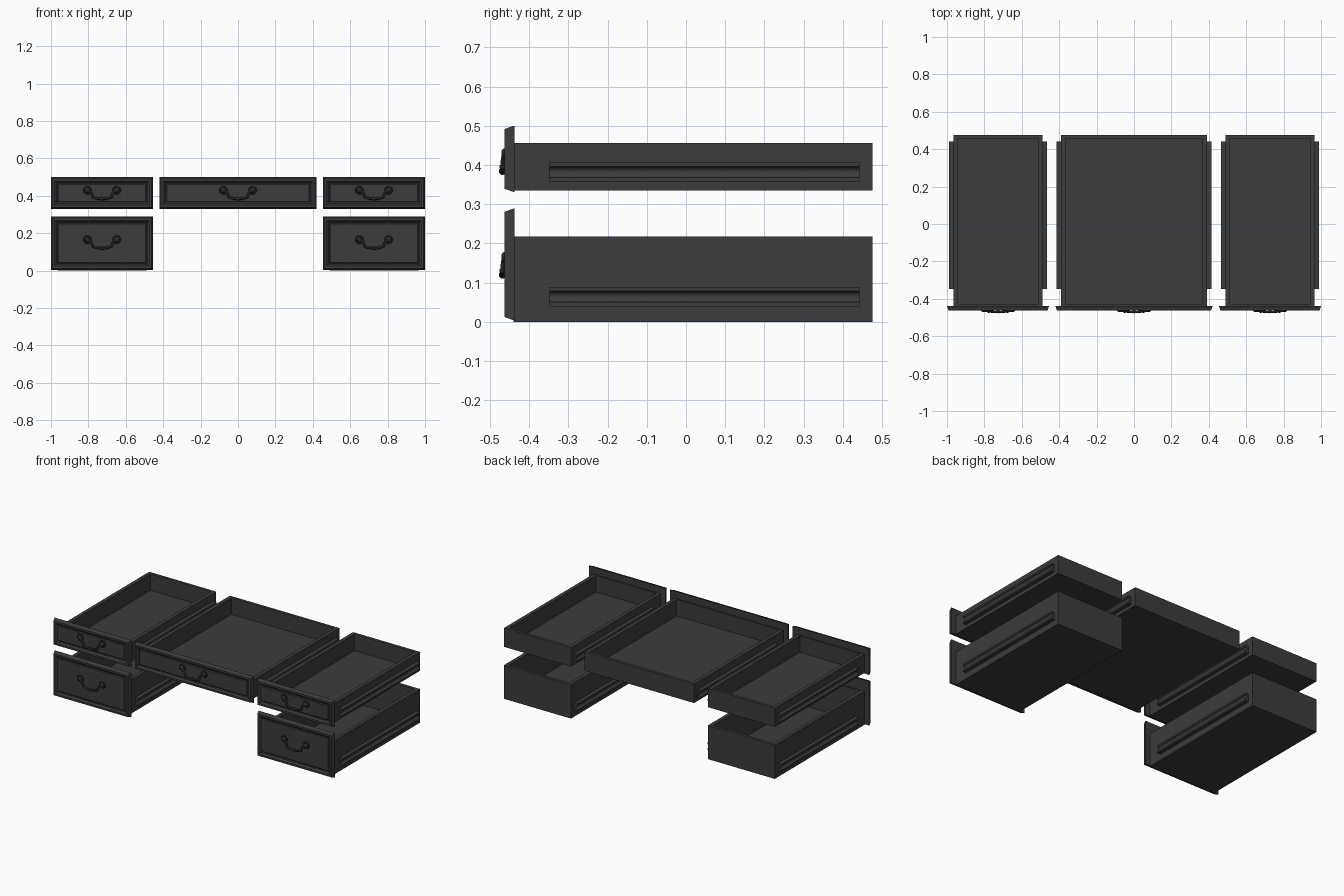
import bpy, bmesh, math
from mathutils import Vector

if "Cube" in bpy.data.objects:
    bpy.data.objects.remove(bpy.data.objects["Cube"])


def material(name, v):
    m = bpy.data.materials.new(name)
    m.diffuse_color = (v, v, v, 1)
    m.use_nodes = True
    m.node_tree.nodes["Principled BSDF"].inputs["Base Color"].default_value = m.diffuse_color
    return m


WOOD = material("dark_wood", 0.045)
METAL = material("dark_metal", 0.025)


def finish(name, bm, mat, smooth=False):
    bmesh.ops.recalc_face_normals(bm, faces=bm.faces)
    me = bpy.data.meshes.new(name)
    bm.to_mesh(me)
    bm.free()
    ob = bpy.data.objects.new(name, me)
    bpy.context.collection.objects.link(ob)
    me.materials.append(mat)
    if smooth:
        bpy.ops.object.select_all(action='DESELECT')
        ob.select_set(True)
        bpy.context.view_layer.objects.active = ob
        bpy.ops.object.shade_smooth_by_angle(angle=math.radians(40))
    return ob


def loft(bm, rings):
    """Skin a list of closed point rings and cap both ends."""
    loops = [[bm.verts.new(p) for p in r] for r in rings]
    n = len(loops[0])
    for a, b in zip(loops, loops[1:]):
        for i in range(n):
            j = (i + 1) % n
            bm.faces.new((a[i], a[j], b[j], b[i]))
    bm.faces.new(loops[0])
    bm.faces.new(loops[-1])


# open drawer box: outer walls, rim, inner walls and floor
def tray(name, cx, hw, z0, z1):
    y0, y1 = -0.44, 0.475
    bm = bmesh.new()
    rings = []
    for d, z in ((0, z0), (0, z1), (0.024, z1), (0.024, z0 + 0.015)):
        x, a, b = hw - d, y0 + d * 0.5, y1 - d * 0.8
        rings.append([(cx - x, a, z), (cx + x, a, z), (cx + x, b, z), (cx - x, b, z)])
    loft(bm, rings)
    finish(name, bm, WOOD)


# drawer front: moulded border around a recessed, raised-field panel
FRONT = [(0, -0.438), (0.001, -0.443), (0.006, -0.456), (0.008, -0.463),
         (0.020, -0.463), (0.024, -0.460), (0.029, -0.453), (0.035, -0.451),
         (0.040, -0.455)]


def front_panel(name, cx, hw, z0, z1):
    bm = bmesh.new()
    rings = []
    for d, y in FRONT:
        x, a, b = hw - d, z0 + d, z1 - d
        rings.append([(cx - x, y, a), (cx + x, y, a), (cx + x, y, b), (cx - x, y, b)])
    loft(bm, rings)
    finish(name, bm, WOOD)


# side runner: strip with a rounded groove along its length
def runner(name, x, side, zc):
    prof = [(-0.002, -0.025), (0.024, -0.025), (0.024, -0.014)]
    for i in range(1, 8):
        t = -math.pi / 2 + math.pi * i / 8
        prof.append((0.024 - 0.013 * math.cos(t), 0.014 * math.sin(t)))
    prof += [(0.024, 0.014), (0.024, 0.025), (-0.002, 0.025)]
    bm = bmesh.new()
    loft(bm, [[(x + side * u, y, zc + v) for u, v in prof] for y in (-0.348, 0.442)])
    finish(name, bm, WOOD, True)


# turned piece facing the front (axis along -y)
def lathe_y(bm, cx, cz, prof, n=20):
    loft(bm, [[(cx + r * math.cos(2 * math.pi * i / n), y,
                cz + r * math.sin(2 * math.pi * i / n)) for i in range(n)]
              for r, y in prof])


# drop handle: two rosettes, a swan-neck bail and a centre bead
def handle(name, cx, cz):
    bm = bmesh.new()
    for s in (-1, 1):
        lathe_y(bm, cx + s * 0.078, cz,
                [(0.023, -0.448), (0.023, -0.457), (0.020, -0.460), (0.015, -0.459),
                 (0.013, -0.462), (0.011, -0.467), (0.007, -0.470), (0.001, -0.471)])
    finish(name + "_rosettes", bm, METAL, True)

    half = [(0.078, -0.465, 0.0), (0.063, -0.465, -0.008), (0.055, -0.467, -0.022),
            (0.049, -0.468, -0.035), (0.032, -0.469, -0.043), (0.012, -0.470, -0.046)]
    pts = half + [(-x, y, z) for x, y, z in reversed(half)]
    cu = bpy.data.curves.new(name + "_bail", 'CURVE')
    cu.dimensions = '3D'
    cu.bevel_depth = 0.0058
    cu.bevel_resolution = 2
    cu.resolution_u = 4
    cu.use_fill_caps = True
    sp = cu.splines.new('BEZIER')
    sp.bezier_points.add(len(pts) - 1)
    for b, p in zip(sp.bezier_points, pts):
        b.co = Vector(p) + Vector((cx, 0, cz))
        b.handle_left_type = b.handle_right_type = 'AUTO'
    cu.materials.append(METAL)
    ob = bpy.data.objects.new(name + "_bail", cu)
    bpy.context.collection.objects.link(ob)

    # beads along the bail: large in the middle, small collars beside it
    bm = bmesh.new()
    for dx, dz, r in ((0, -0.046, 0.0095), (0.049, -0.035, 0.008), (-0.049, -0.035, 0.008)):
        v = bmesh.ops.create_uvsphere(bm, u_segments=14, v_segments=8, radius=r)["verts"]
        bmesh.ops.translate(bm, verts=v, vec=(cx + dx, -0.468, cz + dz))
    finish(name + "_beads", bm, METAL, True)


def drawer(name, cx, hw, box_hw, front_z, box_z, rail_z, handle_z):
    tray(name + "_box", cx, box_hw, *box_z)
    front_panel(name + "_front", cx, hw, *front_z)
    for s, tag in ((-1, "left"), (1, "right")):
        runner(f"{name}_{tag}_runner", cx + s * box_hw, s, rail_z)
    handle(name + "_handle", cx, handle_z)


UPPER = ((0.331, 0.50), (0.335, 0.456), 0.382, 0.43)
LOWER = ((0.004, 0.289), (0.0, 0.217), 0.064, 0.166)

drawer("centre_drawer", 0, 0.42, 0.39, *UPPER)
for s, side in ((-1, "left"), (1, "right")):
    drawer(side + "_upper_drawer", s * 0.727, 0.273, 0.239, *UPPER)
    drawer(side + "_lower_drawer", s * 0.727, 0.273, 0.239, *LOWER)
